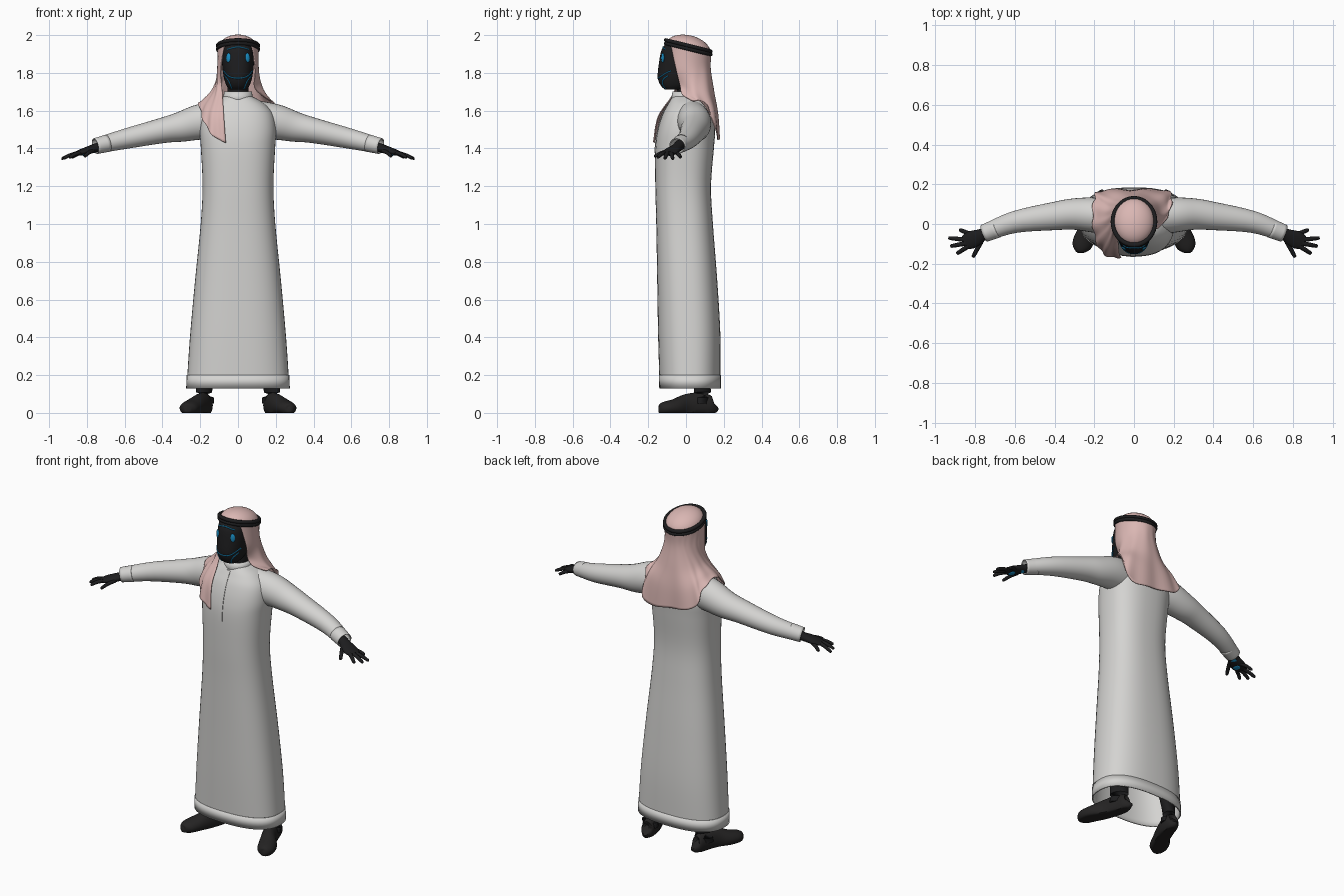
import bpy, bmesh
from math import sin, cos, pi, radians, copysign
from mathutils import Vector

cube = bpy.data.objects.get("Cube")
if cube:
    bpy.data.objects.remove(cube, do_unlink=True)


def material(name, rgb):
    m = bpy.data.materials.new(name)
    m.use_nodes = True
    m.diffuse_color = (*rgb, 1)
    bsdf = next(n for n in m.node_tree.nodes if n.type == 'BSDF_PRINCIPLED')
    bsdf.inputs["Base Color"].default_value = (*rgb, 1)
    bsdf.inputs["Roughness"].default_value = 0.7
    return m


WHITE = material("robe_white", (0.66, 0.655, 0.64))
PINK = material("headcloth_pink", (0.70, 0.47, 0.45))
BLACK = material("body_black", (0.012, 0.012, 0.013))
SHOE = material("shoe_black", (0.018, 0.017, 0.017))
BLUE = material("glow_blue", (0.01, 0.27, 0.55))


def smooth(keys, steps):
    """Catmull-Rom through tuples of any length."""
    out = []
    for i in range(len(keys) - 1):
        quad = [keys[max(i - 1, 0)], keys[i], keys[i + 1], keys[min(i + 2, len(keys) - 1)]]
        for k in range(steps):
            t = k / steps
            out.append(tuple(
                b + 0.5 * t * (c - a + t * (2 * a - 5 * b + 4 * c - d + t * (3 * (b - c) + d - a)))
                for a, b, c, d in zip(*quad)))
    return out + [tuple(keys[-1])]


def finish(obj, mat, thickness=0):
    obj.data.materials.append(mat)
    if thickness:
        mod = obj.modifiers.new("thickness", 'SOLIDIFY')
        mod.thickness, mod.offset = thickness, 0
    bpy.ops.object.select_all(action='DESELECT')
    obj.select_set(True)
    bpy.context.view_layer.objects.active = obj
    bpy.ops.object.shade_smooth_by_angle(angle=radians(45))
    return obj


def loft(name, rings, mat, closed=True, caps=True, thickness=0):
    bm = bmesh.new()
    rows = [[bm.verts.new(p) for p in ring] for ring in rings]
    n = len(rows[0])
    for a, b in zip(rows, rows[1:]):
        for j in range(n if closed else n - 1):
            k = (j + 1) % n
            bm.faces.new((a[j], a[k], b[k], b[j]))
    if caps:
        bm.faces.new(rows[0])
        bm.faces.new(rows[-1])
    bmesh.ops.recalc_face_normals(bm, faces=bm.faces)
    mesh = bpy.data.meshes.new(name)
    bm.to_mesh(mesh)
    bm.free()
    obj = bpy.data.objects.new(name, mesh)
    bpy.context.collection.objects.link(obj)
    return finish(obj, mat, thickness)


def level(key, e=2.5, n=48):
    """Horizontal rounded ring from (z, half width, front y, back y)."""
    z, hw, y0, y1 = key
    ring = []
    for i in range(n):
        c, s = cos(2 * pi * i / n), sin(2 * pi * i / n)
        ring.append((hw * copysign(abs(c) ** (2 / e), c),
                     (y0 + y1) / 2 + (y1 - y0) / 2 * copysign(abs(s) ** (2 / e), s), z))
    return ring


def front_point(keys, x, z, e=2.5):
    """Point on the front of a shape lofted from level keys."""
    for a, b in zip(keys, keys[1:]):
        if a[0] <= z <= b[0]:
            t = (z - a[0]) / (b[0] - a[0])
            hw, y0, y1 = (p + (q - p) * t for p, q in zip(a[1:], b[1:]))
            f = (1 - min(abs(x) / hw, 1) ** e) ** (1 / e)
            return Vector((x, (y0 + y1) / 2 - (y1 - y0) / 2 * f, z))


def tube(name, keys, mat, side=1, steps=4, n=20, caps=True, thickness=0):
    """Tapered limb from (x, y, z, half width, half height) keys."""
    pts = smooth(keys, steps)
    rings = []
    for i, p in enumerate(pts):
        tan = Vector(pts[min(i + 1, len(pts) - 1)][:3]) - Vector(pts[max(i - 1, 0)][:3])
        across = tan.cross(Vector((0, 0, 1))).normalized()
        up = across.cross(tan).normalized()
        ring = []
        for j in range(n):
            a = 2 * pi * j / n
            v = Vector(p[:3]) + across * p[3] * cos(a) + up * p[4] * sin(a)
            ring.append((v.x * side, v.y, max(v.z, 0)))
        rings.append(ring)
    return loft(name, rings, mat, caps=caps, thickness=thickness)


def ellipsoid(name, loc, scale, mat, rot=(0, 0, 0)):
    bpy.ops.mesh.primitive_uv_sphere_add(segments=32, ring_count=16, location=loc, rotation=rot)
    obj = bpy.context.object
    obj.name, obj.scale = name, scale
    return finish(obj, mat)


# Robe: open at the hem, closed over the shoulders
robe = smooth([(.13, .27, -.137, .18), (.4, .252, -.145, .18), (.7, .225, -.15, .163),
               (1, .195, -.155, .14), (1.2, .185, -.16, .13), (1.4, .194, -.16, .145),
               (1.5, .2, -.147, .152), (1.58, .185, -.122, .14), (1.63, .145, -.095, .122),
               (1.66, .1, -.077, .098), (1.675, .07, -.066, .072)], 5)
loft("robe", [level(k) for k in robe], WHITE, caps=False, thickness=.005)
loft("hem_band", [level((.13, .273, -.14, .183)), level((.2, .27, -.142, .183))],
     WHITE, caps=False, thickness=.003)
loft("collar", [level((.0 + z, w, -w + .002, w + .004), 2.1)
                for z, w in ((1.65, .082), (1.675, .075), (1.7, .07))],
     WHITE, caps=False, thickness=.006)
strip = []
for i in range(15):
    z = 1.375 + i * .02
    strip.append([front_point(robe, x, z) + Vector((0, dy, 0))
                  for x, dy in ((-.018, .001), (-.018, -.006), (.008, -.006), (.008, .001))]) 
loft("placket", strip, WHITE)

# Head and neck
face = smooth([(1.712, .045, -.112, -.03), (1.735, .062, -.135, .02), (1.78, .076, -.15, .07),
               (1.86, .085, -.142, .095), (1.92, .085, -.13, .1), (1.955, .076, -.108, .09)], 4)
loft("head", [level(k, 2.3) for k in face], BLACK)
loft("neck", [level((z, .055, -.05, .06), 2) for z in (1.64, 1.76)], BLACK)


def glow_line(name, points):
    """Thin bright tube laid on the face from (x, z) points."""
    curve = bpy.data.curves.new(name, 'CURVE')
    curve.dimensions, curve.bevel_depth, curve.bevel_resolution = '3D', .0035, 1
    path = smooth(points, 5)
    spline = curve.splines.new('POLY')
    spline.points.add(len(path) - 1)
    for pt, (x, z) in zip(spline.points, path):
        pt.co = (*front_point(face, x, z, 2.3), 1)
    obj = bpy.data.objects.new(name, curve)
    bpy.context.collection.objects.link(obj)
    curve.materials.append(BLUE)


glow_line("brow_line", [(-.055, 1.925), (0, 1.937), (.055, 1.925)])
glow_line("mouth_line", [(-.076, 1.81), (-.045, 1.78), (0, 1.772), (.045, 1.78), (.076, 1.81)])

# Headcloth: columns of (angle, then three points down to the hem)
columns = [
    (-140, -.083, -.06, 1.70, -.075, -.145, 1.57, -.065, -.168, 1.43),
    (-115, -.108, -.06, 1.70, -.132, -.13, 1.58, -.135, -.16, 1.47),
    (-95, -.122, -.02, 1.71, -.168, -.075, 1.62, -.185, -.1, 1.555),
    (-75, -.13, .03, 1.72, -.18, .01, 1.66, -.208, .01, 1.64),
    (-50, -.122, .08, 1.71, -.165, .1, 1.65, -.2, .12, 1.605),
    (-30, -.09, .125, 1.70, -.14, .15, 1.6, -.17, .165, 1.5),
    (0, 0, .148, 1.70, 0, .166, 1.58, 0, .173, 1.46),
    (40, .1, .12, 1.70, .14, .15, 1.6, .165, .166, 1.46),
    (85, .128, .04, 1.72, .165, .065, 1.66, .19, .11, 1.63),
    (140, .085, -.03, 1.73, .12, -.02, 1.685, .165, .03, 1.652)]
cloth = []
for i, c in enumerate(smooth(columns, 8)):
    a, b = radians(c[0]), radians(c[0] * .88)
    y = .012 + .12 * cos(a)
    drop = [(.106 * sin(a), y, 1.93 - .25 * (y - .012)),
            (.108 * sin(b), .012 + .117 * cos(b), 1.82), c[1:4], c[4:7], c[7:]]
    column = smooth(drop, 6)
    for k, p in enumerate(column):
        fold = 1 + .025 * sin(i * .9) * k / len(column)
        column[k] = (p[0] * fold, p[1] * fold, p[2])
    cloth.append(column)
loft("headcloth", cloth, PINK, closed=False, caps=False, thickness=.005)
tilt = (radians(-14), 0, 0)
ellipsoid("headcloth_crown", (0, .012, 1.928), (.104, .12, .071), PINK, tilt)

# Double cord around the crown
for name, dz in (("upper_cord", .009), ("lower_cord", -.008)):
    bpy.ops.mesh.primitive_torus_add(major_radius=.107, minor_radius=.0105, major_segments=48,
                                     minor_segments=10, location=(0, .012, 1.935 + dz), rotation=tilt)
    cord = bpy.context.object
    cord.name, cord.scale = name, (1, 1.13, 1)
    finish(cord, BLACK)

# Paired parts
sleeve = [(.08, .03, 1.555, .085, .1), (.2, .045, 1.54, .086, .092), (.3, .05, 1.515, .077, .078),
          (.4, .04, 1.495, .069, .065), (.6, .01, 1.45, .053, .051), (.75, -.045, 1.413, .041, .039)]
cuff = [(.69, -.022, 1.428, .047, .045), (.755, -.047, 1.412, .043, .041)]
palm = [(.7, -.03, 1.42, .03, .028), (.755, -.05, 1.403, .03, .023), (.79, -.068, 1.391, .04, .021),
        (.825, -.082, 1.381, .044, .017), (.855, -.092, 1.373, .034, .011)]
fingers = {"thumb": ((.77, -.09, 1.387), (.812, -.168, 1.358)),
           "index_finger": ((.835, -.112, 1.378), (.893, -.15, 1.352)),
           "middle_finger": ((.845, -.097, 1.377), (.925, -.112, 1.347)),
           "ring_finger": ((.845, -.08, 1.376), (.935, -.07, 1.345)),
           "little_finger": ((.815, -.055, 1.38), (.88, -.028, 1.353))}
shoe = [(.165, .15, .045, .012, .03), (.168, .138, .04, .034, .05), (.18, .075, .04, .042, .068),
        (.208, 0, .035, .043, .064), (.243, -.06, .028, .052, .046),
        (.264, -.11, .024, .048, .036), (.272, -.138, .02, .026, .026), (.273, -.146, .02, .006, .01)]
leg = [(.18, .085, .05, .055, .036), (.178, .085, .15, .052, .036),
       (.15, .05, .45, .06, .055), (.1, .02, .9, .08, .08)]
for label, s in (("left_", 1), ("right_", -1)):
    tube(label + "sleeve", sleeve, WHITE, s, n=28, caps=False, thickness=.004)
    tube(label + "cuff", cuff, WHITE, s, n=28, caps=False, thickness=.003)
    tube(label + "palm", palm, BLACK, s)
    for finger, (base, tip) in fingers.items():
        mid = [(p + q) / 2 for p, q in zip(base, tip)]
        near = [p + (q - p) * .93 for p, q in zip(base, tip)]
        tube(label + finger, [(*base, .012, .011), (mid[0], mid[1], mid[2] + .004, .011, .01),
                              (*near, .009, .008), (*tip, .003, .003)], BLACK, s, n=10)
    ellipsoid(label + "wrist_pad", (s * .77, -.055, 1.381), (.016, .018, .006), BLUE)
    ellipsoid(label + "palm_pad", (s * .815, -.085, 1.367), (.018, .024, .006), BLUE)
    tube(label + "shoe", shoe, SHOE, s, n=24)
    tube(label + "leg", leg, BLACK, s)
    eye = front_point(face, s * .05, 1.88, 2.3)
    ellipsoid(label + "eye", eye, (.014, .007, .025), BLUE, (0, 0, s * radians(25)))
    glow_line(label + "jaw_line", [(s * .07, 1.785), (s * .048, 1.755), (s * .032, 1.716)])
